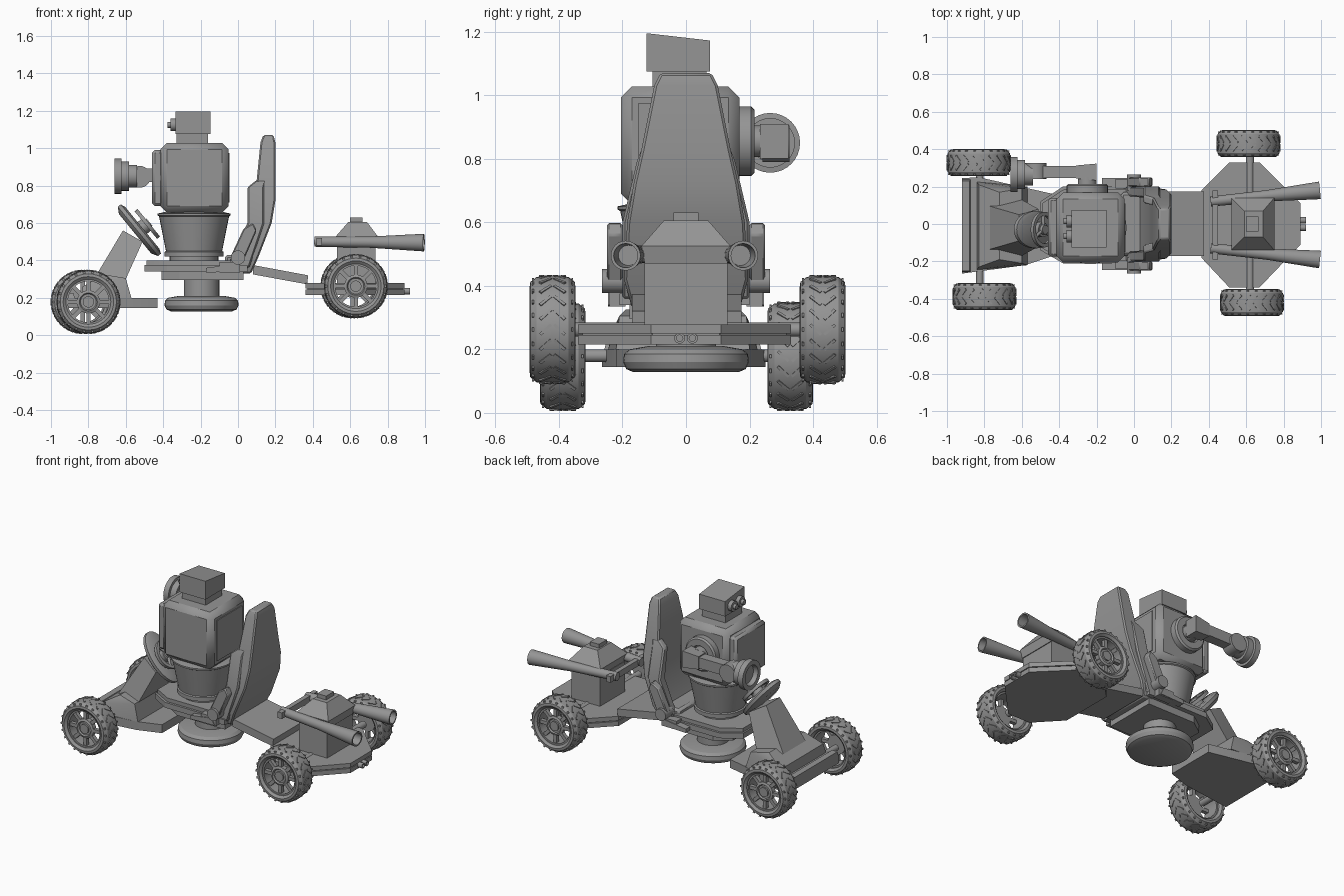
import bpy, bmesh, math
from mathutils import Vector, Matrix

cube = bpy.data.objects.get("Cube")
if cube:
    bpy.data.objects.remove(cube, do_unlink=True)

grey = bpy.data.materials.new("plain grey")
grey.use_nodes = True
grey.diffuse_color = (0.3, 0.3, 0.3, 1)
grey.node_tree.nodes["Principled BSDF"].inputs["Base Color"].default_value = (0.3, 0.3, 0.3, 1)


def finish(name, bm, bevel=0.0):
    """Turn a bmesh into an object, smooth with sharp edges kept."""
    bmesh.ops.recalc_face_normals(bm, faces=bm.faces)
    for f in bm.faces:
        f.smooth = True
    for e in bm.edges:
        e.smooth = len(e.link_faces) == 2 and e.calc_face_angle() < math.radians(30)
    mesh = bpy.data.meshes.new(name)
    bm.to_mesh(mesh)
    bm.free()
    mesh.materials.append(grey)
    ob = bpy.data.objects.new(name, mesh)
    bpy.context.collection.objects.link(ob)
    if bevel:
        mod = ob.modifiers.new("bevel", 'BEVEL')
        mod.width, mod.segments = bevel, 1
    return ob


def loft(name, sections, bevel=0.0):
    """Stack of rectangles (z, x0, x1, y0, y1)."""
    bm = bmesh.new()
    rings = [[bm.verts.new(p) for p in ((a, c, z), (b, c, z), (b, d, z), (a, d, z))]
             for z, a, b, c, d in sections]
    for lo, hi in zip(rings, rings[1:]):
        for i in range(4):
            j = (i + 1) % 4
            bm.faces.new((lo[i], lo[j], hi[j], hi[i]))
    bm.faces.new(rings[0])
    bm.faces.new(rings[-1])
    return finish(name, bm, bevel)


def box(name, x, y, z, bevel=0.0):
    return loft(name, [(h, *x, *y) for h in z], bevel)


def hull(name, points, bevel=0.0):
    bm = bmesh.new()
    for p in points:
        bm.verts.new(p)
    bmesh.ops.convex_hull(bm, input=bm.verts)
    bmesh.ops.dissolve_limit(bm, angle_limit=0.01, verts=bm.verts, edges=bm.edges)
    return finish(name, bm, bevel)


def slab(name, outline, z0, z1, bevel=0.0):
    return hull(name, [(x, y, z) for x, y in outline for z in (z0, z1)], bevel)


def ring_mesh(bm, profile, frame, seg=32, closed=False):
    """Revolve (radius, height) points about the local z axis."""
    start = len(bm.verts)
    rings = [[bm.verts.new(frame @ Vector((r * math.cos(t), r * math.sin(t), h)))
              for t in (2 * math.pi * i / seg for i in range(seg))] for r, h in profile]
    pairs = list(zip(rings, rings[1:])) + ([(rings[-1], rings[0])] if closed else [])
    for a, b in pairs:
        for i in range(seg):
            j = (i + 1) % seg
            bm.faces.new((a[i], a[j], b[j], b[i]))
    bm.verts.ensure_lookup_table()
    bmesh.ops.remove_doubles(bm, verts=bm.verts[start:], dist=1e-6)


def frame_at(center, axis):
    return Matrix.Translation(center) @ Vector(axis).to_track_quat('Z', 'Y').to_matrix().to_4x4()


def lathe(name, profile, center=(0, 0, 0), axis=(0, 0, 1), seg=32, closed=False):
    bm = bmesh.new()
    ring_mesh(bm, profile, frame_at(center, axis), seg, closed)
    return finish(name, bm)


def rod(name, p, q, r0, r1=None):
    d = Vector(q) - Vector(p)
    return lathe(name, [(0, 0), (r0, 0), (r1 or r0, d.length), (0, d.length)], p, d, 24)


def wheel(name, x, y, z):
    side = 1 if y > 0 else -1
    base = frame_at((x, y, z), (0, side, 0))
    bm = bmesh.new()
    # tyre, rim and hub
    ring_mesh(bm, [(.12, -.06), (.135, -.072), (.15, -.07), (.166, -.05), (.17, 0),
                   (.166, .05), (.15, .07), (.135, .072), (.12, .06)], base, 40, True)
    ring_mesh(bm, [(.11, -.05), (.128, -.05), (.128, .055), (.11, .055)], base, 40, True)
    ring_mesh(bm, [(0, .02), (.062, .02), (.062, .05), (.048, .056), (.042, .048),
                   (.03, .048), (.03, .058), (0, .058)], base)

    def block(scale, *steps):
        m = base
        for s in steps:
            m = m @ s
        bmesh.ops.create_cube(bm, size=1, matrix=m @ Matrix.Diagonal((*scale, 1)))
    for i in range(8):
        block((.065, .022, .025), Matrix.Rotation(i * math.pi / 4, 4, 'Z'),
              Matrix.Translation((.085, 0, .035)))
    # chevron tread and sidewall nubs
    for i in range(22):
        turn = Matrix.Rotation(i * math.tau / 22, 4, 'Z')
        for s in (-1, 1):
            block((.007, .009, .046), turn, Matrix.Translation((.168, 0, s * .022)),
                  Matrix.Rotation(s * .75, 4, 'X'))
            block((.014, .012, .006), turn, Matrix.Translation((.157, 0, s * .062)))
    finish(name, bm)


# Wheels and axles
wheel("front_wheel_left_side", -.83, .328, .178)
wheel("front_wheel_right_side", -.80, -.388, .178)
wheel("rear_wheel_left_side", .612, .43, .262)
wheel("rear_wheel_right_side", .63, -.42, .262)
rod("front_axle", (-.825, -.37, .18), (-.825, .31, .18), .02)
rod("rear_axle", (.62, -.40, .262), (.62, .41, .262), .022)

# Front chassis: floor, hood and steering column
slab("front_floor", [(-.92, .245), (-.83, .25), (-.43, .16), (-.43, -.17), (-.58, -.22), (-.92, -.265)],
     .145, .20)
loft("front_bumper", [(.19, -.92, -.87, -.26, .24), (.225, -.92, -.88, -.25, .23)])
hull("hood", [(x, y, z) for x, z, w in ((-.84, .2, .235), (-.83, .26, .22), (-.72, .325, .18),
                                      (-.6, .305, .2), (-.57, .2, .21)) for y in (-w - .01, w - .01)])
hull("steering_column", [(x, y, z) for x, z, w in ((-.77, .3, .115), (-.6, .3, .15), (-.615, .56, .07),
                                                 (-.51, .5, .1)) for y in (-w - .02, w - .02)])
aim = Vector((.77, 0, .63))
dash = lathe("dashboard", [(0, -.02), (.8, -.02), (1, 0), (1, .02), (.85, .03), (0, .03)])
for v in dash.data.vertices:
    v.co = frame_at((-.535, -.03, .555), aim) @ Vector((v.co.x * .1, v.co.y * .17, v.co.z))
hub = Vector((-.485, -.03, .595))
rod("steering_shaft", hub - aim * .08, hub, .04)
lathe("steering_wheel", [(.075, -.01), (.095, -.01), (.095, .01), (.075, .01)],
      hub, aim, 28, True)
lathe("steering_hub", [(0, -.012), (.03, -.012), (.025, .015), (0, .015)], hub, aim)
for k in range(3):
    t = k * math.tau / 3
    rod("steering_spoke", hub, frame_at(hub, aim) @ Vector((.08 * math.cos(t), .08 * math.sin(t), 0)), .009)

# Middle platform and round foot
deck = [(-.5, .12), (-.38, .2), (.05, .2), (.05, -.21), (-.38, -.21), (-.5, -.14)]
slab("deck", deck, .34, .375)
slab("deck_rim", [(x * .97 - .005, y * .93) for x, y in deck], .375, .40)
slab("deck_underside", [(x * .8 - .01, y * .85) for x, y in deck], .295, .34)
lathe("foot_stem", [(0, .2), (.095, .2), (.095, .3), (0, .3)], (-.195, 0, 0))
lathe("round_foot", [(0, .128), (.165, .128), (.188, .138), (.198, .16), (.195, .185),
                     (.178, .2), (.12, .21), (0, .21)], (-.195, 0, 0), seg=40)

# Seat with bolsters and side levers
loft("seat_back", [(z, a, b, -w, w) for z, a, b, w in
                   ((.33, -.01, .07, .17), (.42, .03, .11, .195), (.6, .08, .18, .185),
                    (.72, .09, .2, .165), (.83, .1, .2, .14), (1.03, .12, .2, .1),
                    (1.07, .135, .19, .08))], .008)
for s in (-1, 1):
    loft("seat_bolster", [(z, a, b, *sorted((s * i, s * o))) for z, a, b, i, o in
                          ((.36, -.06, .06, .15, .2), (.6, .05, .14, .14, .2),
                           (.79, .05, .14, .11, .155), (.83, .1, .15, .1, .14))], .008)
    box("lever_mount", (-.1, .01), sorted((s * .19, s * .24)), (.335, .39))
    hull("lever_foot", [(x, s * y, z) for x, z in ((-.17, .335), (-.17, .36), (-.02, .38), (.0, .34))
                        for y in (.2, .245)])
    rod("lever_pivot", (0, s * .18, .415), (0, s * .265, .415), .038)
    hull("lever_arm", [(x, s * y, z) for x, z in ((-.035, .43), (.03, .4), (.1, .56), (.08, .6), (.03, .57))
                       for y in (.2, .248)], .006)
box("seat_cushion", (-.07, .07), (-.17, .17), (.36, .43), .015)

# Link plate and rear platform
hull("link_plate", [(x, y, z) for x, z in ((.08, .375), (.08, .325), (.375, .32), (.37, .272))
                    for y in (-.17, .175)])
octagon = [(.36, .18), (.51, .33), (.67, .33), (.89, .11), (.89, -.11), (.67, -.34), (.51, -.34), (.36, -.18)]
slab("rear_platform", octagon, .215, .245)
slab("rear_platform_top", octagon, .25, .278)
slab("rear_platform_core", [(x * .96 + .025, y * .96) for x, y in octagon], .24, .255)
for y in (-.02, .02):
    lathe("tail_pipe", [(0, 0), (.017, 0), (.017, .12), (.01, .12), (.01, .09), (0, .09)], (.8, y, .235), (1, 0, 0), 16)

# Engine and exhausts
box("engine_block", (.53, .735), (-.13, .13), (.27, .475))
loft("engine_cover", [(.47, .535, .74, -.13, .13), (.525, .52, .75, -.14, .14),
                      (.605, .59, .69, -.07, .07)])
box("engine_cap", (.6, .665), (-.04, .04), (.6, .63))
box("exhaust_crossbar", (.42, .45), (-.19, .18), (.48, .52))
for s in (-1, 1):
    p, q = Vector((.41, s * .125 - .005, .5)), Vector((.995, s * .185 - .005, .495))
    lathe("exhaust", [(0, 0), (.027, 0), (.03, .3), (.045, .55), (.047, .587),
                      (.038, .587), (.032, .5), (0, .5)], p, q - p, 24)

# Robot waist, torso and head
lathe("waist", [(0, .395), (.13, .395), (.13, .42), (.158, .42), (.158, .445), (.15, .45),
                (.187, .635), (.195, .64), (.195, .65), (.15, .66), (0, .66)], (-.235, -.02, 0), seg=40)
box("torso", (-.415, -.05), (-.205, .168), (.655, 1.028), .035)
box("chest_plate", (-.46, -.4), (-.175, .14), (.69, .99), .015)
box("back_panel", (-.06, -.045), (-.15, .11), (.71, .975))
box("neck", (-.33, -.16), (-.105, .065), (1.02, 1.08))
hull("head", [(x, y, z) for x in (-.335, -.148) for y, z in
              ((-.125, 1.075), (.075, 1.075), (-.125, 1.195), (.075, 1.172))])
for y in (-.065, .015):
    rod("eye", (-.32, y, 1.125), (-.36, y, 1.125), .033)
    rod("pupil", (-.36, y, 1.125), (-.378, y, 1.125), .016)

# Robot arm with round hand
lathe("shoulder", [(0, 0), (.11, 0), (.11, .045), (.1, .055), (.06, .055), (.055, .04), (0, .04)],
      (-.25, .16, .855), (0, 1, 0))
rod("shoulder_joint", (-.25, .18, .855), (-.25, .25, .855), .05)
hull("upper_arm", [(x, y, z) for x, w in ((-.2, .045), (-.31, .035)) for y in (.278 - w, .278 + w)
                   for z in (.855 - w * 1.2, .855 + w * 1.2)])
box("forearm", (-.5, -.29), (.245, .31), (.82, .89))
rod("elbow", (-.525, .24, .847), (-.525, .325, .847), .058)
rod("wrist", (-.54, .265, .85), (-.6, .265, .85), .06)
lathe("hand", [(0, 0), (.078, 0), (.078, .04), (.094, .042), (.094, .078), (.065, .078),
               (.058, .05), (0, .05)], (-.582, .265, .85), (-1, 0, 0))
